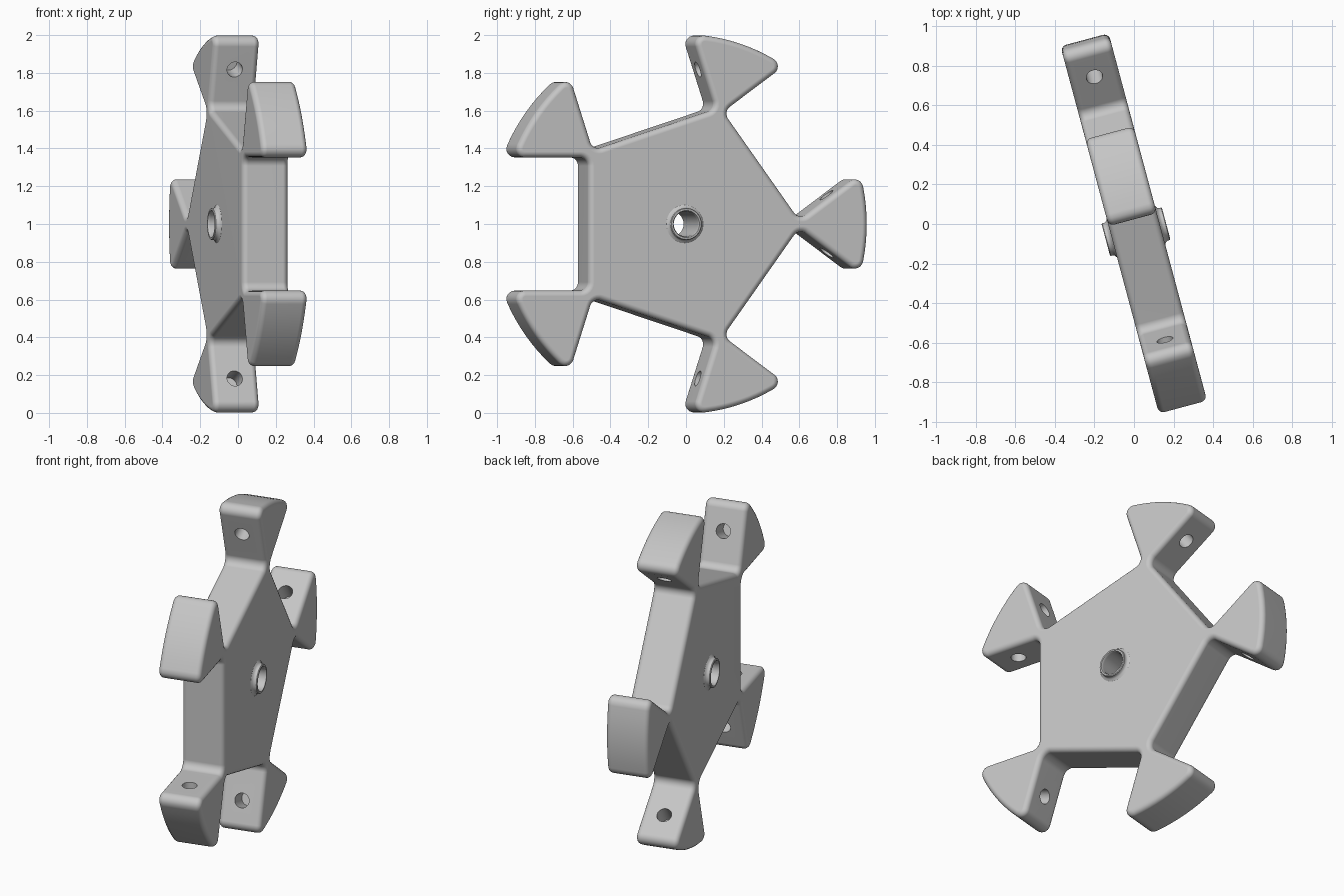
import bpy, bmesh, math
from mathutils import Vector, Matrix

if "Cube" in bpy.data.objects:
    bpy.data.objects.remove(bpy.data.objects["Cube"], do_unlink=True)

R = 1.004          # outer arc radius
APOTHEM = 0.525    # pentagon core, centre to side
POCKET = 0.3525    # half width of the pocket between two fins
HALF = 0.126       # half thickness
STEP = math.radians(72)
A36 = math.radians(36)

# Frame: local x/y lie in the plate, local z is the axle, turned 15 degrees
t = math.radians(15)
frame = Matrix(((-math.sin(t), 0, math.cos(t), 0.01),
                (math.cos(t), 0, math.sin(t), -0.039),
                (0, 1, 0, 1.0),
                (0, 0, 0, 1)))

grey = bpy.data.materials.new("plain grey")
grey.use_nodes = True
grey.diffuse_color = (0.56, 0.56, 0.56, 1)
grey.node_tree.nodes["Principled BSDF"].inputs["Base Color"].default_value = (0.56, 0.56, 0.56, 1)


def make_object(name, bm):
    bmesh.ops.recalc_face_normals(bm, faces=bm.faces)
    mesh = bpy.data.meshes.new(name)
    bm.to_mesh(mesh)
    bm.free()
    mesh.materials.append(grey)
    ob = bpy.data.objects.new(name, mesh)
    bpy.context.collection.objects.link(ob)
    ob.matrix_world = frame
    return ob


def select_only(ob):
    bpy.ops.object.select_all(action='DESELECT')
    ob.select_set(True)
    bpy.context.view_layer.objects.active = ob


def polar(radius, angle):
    return Vector((radius * math.cos(angle), radius * math.sin(angle)))


def round_corner(prev, p, nxt, r, steps=6):
    """Points of a fillet of radius r at corner p."""
    a, b = (prev - p).normalized(), (nxt - p).normalized()
    half = a.angle(b) / 2
    centre = p + (a + b).normalized() * r / math.sin(half)
    cut = r / math.tan(half)
    s, e = p + a * cut - centre, p + b * cut - centre
    start = math.atan2(s.y, s.x)
    sweep = math.atan2(s.x * e.y - s.y * e.x, s.dot(e))
    return [centre + polar(r, start + sweep * i / steps) for i in range(steps + 1)]


# Outline: five fins on a pentagon, as (point, fillet radius)
tip = A36 - math.asin(POCKET / R)
neck = Vector((APOTHEM, POCKET))
neck_r, neck_a = neck.length, A36 - math.atan2(POCKET, APOTHEM)
outline = []
for k in range(5):
    c = k * STEP
    outline.append((polar(neck_r, c - neck_a), 0.045))
    outline.append((polar(R, c - tip), 0.045))
    for i in range(-4, 5):
        outline.append((polar(R, c + math.radians(11) * i / 4), 0))
    outline.append((polar(R, c + tip), 0.045))
    outline.append((polar(neck_r, c + neck_a), 0.045))
points = []
for i, (p, r) in enumerate(outline):
    nxt = outline[(i + 1) % len(outline)][0]
    points += round_corner(outline[i - 1][0], p, nxt, r) if r else [p]

# Solid plate
bm = bmesh.new()
low = [bm.verts.new((p.x, p.y, -HALF)) for p in points]
high = [bm.verts.new((p.x, p.y, HALF)) for p in points]
bm.faces.new(low[::-1])
bm.faces.new(high)
for i in range(len(points)):
    bm.faces.new((low[i - 1], low[i], high[i], high[i - 1]))
body = make_object("finned_hub", bm)

# Cutters: axle bore and one blind hole in each fin flank
bm = bmesh.new()


def add_cylinder(start, end, radius):
    axis = end - start
    m = Matrix.Translation((start + end) / 2) @ axis.to_track_quat('Z', 'Y').to_matrix().to_4x4()
    bmesh.ops.create_cone(bm, cap_ends=True, segments=32, radius1=radius,
                          radius2=radius, depth=axis.length, matrix=m)


add_cylinder(Vector((0, 0, -0.3)), Vector((0, 0, 0.3)), 0.075)
for k in range(5):
    turn = Matrix.Rotation(k * STEP, 3, 'Z')
    for side in (-1, 1):
        entry = turn @ Vector((0.81, side * 0.1526, 0))
        inward = turn @ Vector((math.sin(A36), -side * math.cos(A36), 0))
        add_cylinder(entry - inward * 0.06, entry + inward * 0.12, 0.042)
cutter = make_object("hole_cutter", bm)
cutter.hide_render = True

# Round the rim edges, then drill
bevel = body.modifiers.new("rim_fillet", 'BEVEL')
bevel.width = 0.03
bevel.segments = 5
bevel.limit_method = 'ANGLE'
bevel.angle_limit = math.radians(60)
bevel.use_clamp_overlap = False
drill = body.modifiers.new("drill", 'BOOLEAN')
drill.operation = 'DIFFERENCE'
drill.solver = 'EXACT'
drill.object = cutter
select_only(body)
bpy.context.view_layer.update()
for name in ("rim_fillet", "drill"):
    bpy.ops.object.modifier_apply(modifier=name)
bpy.data.objects.remove(cutter, do_unlink=True)

# Axle bushing: revolved tube with flared roots on both faces
half_profile = [(0.066, 0.145), (0.072, 0.158), (0.081, 0.158), (0.085, 0.154),
                (0.085, 0.143), (0.090, 0.133), (0.103, 0.125)]
profile = half_profile + [(r, -z) for r, z in reversed(half_profile)]
SEG = 48
bm = bmesh.new()
rings = [[bm.verts.new((r * math.cos(math.tau * i / SEG), r * math.sin(math.tau * i / SEG), z))
          for i in range(SEG)] for r, z in profile]
for j, ring in enumerate(rings):
    other = rings[(j + 1) % len(rings)]
    for i in range(SEG):
        n = (i + 1) % SEG
        bm.faces.new((ring[i], ring[n], other[n], other[i]))
bushing = make_object("axle_bushing", bm)

# Smooth fillets, flat faces kept flat
for ob in (body, bushing):
    select_only(ob)
    bpy.ops.object.shade_smooth_by_angle(angle=math.radians(35))
    weighted = ob.modifiers.new("weighted_normals", 'WEIGHTED_NORMAL')
    weighted.keep_sharp = True
